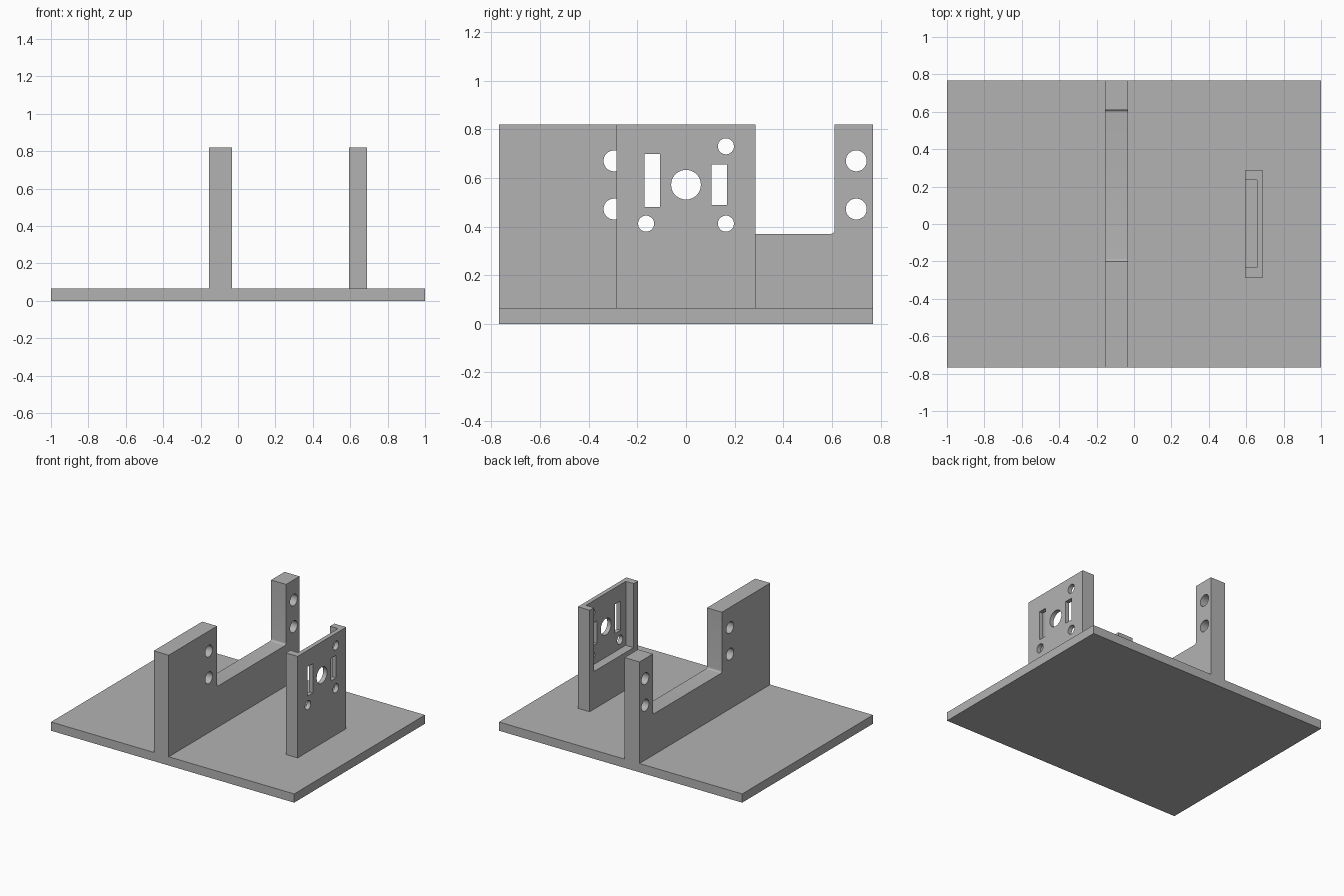
import bpy
import math

cube = bpy.data.objects.get("Cube")
if cube:
    bpy.data.objects.remove(cube, do_unlink=True)

grey = bpy.data.materials.new("plain grey")
grey.use_nodes = True
grey.diffuse_color = (0.45, 0.45, 0.45, 1)
grey.node_tree.nodes["Principled BSDF"].inputs["Base Color"].default_value = grey.diffuse_color


def prism(name, outline, x0, x1):
    """Extrude a (y, z) outline along x."""
    n = len(outline)
    verts = [(x, y, z) for x in (x0, x1) for y, z in outline]
    faces = [list(range(n))[::-1], list(range(n, 2 * n))]
    faces += [(i, (i + 1) % n, (i + 1) % n + n, i + n) for i in range(n)]
    mesh = bpy.data.meshes.new(name)
    mesh.from_pydata(verts, [], faces)
    mesh.materials.append(grey)
    obj = bpy.data.objects.new(name, mesh)
    bpy.context.collection.objects.link(obj)
    return obj


def rect(y0, y1, z0, z1):
    return [(y0, z0), (y1, z0), (y1, z1), (y0, z1)]


def arc(y, z, r, start, end, steps):
    angles = [math.radians(start + (end - start) * i / steps) for i in range(steps + 1)]
    return [(y + r * math.cos(a), z + r * math.sin(a)) for a in angles]


def circle(y, z, r):
    return arc(y, z, r, 0, 360, 48)[:-1]


def cut(obj, outlines, x0, x1):
    """Cut (y, z) outlines out of a part between two x positions."""
    for outline in outlines:
        cutter = prism("cutter", outline, x0, x1)
        cutter.hide_render = True
        mod = obj.modifiers.new("cut", 'BOOLEAN')
        mod.operation = 'DIFFERENCE'
        mod.solver = 'EXACT'
        mod.object = cutter
        select(obj)
        bpy.ops.object.modifier_apply(modifier=mod.name)
        bpy.data.objects.remove(cutter, do_unlink=True)


def select(obj):
    bpy.ops.object.select_all(action='DESELECT')
    obj.select_set(True)
    bpy.context.view_layer.objects.active = obj


HALF_DEPTH, BASE_TOP, TOP = 0.768, 0.065, 0.82

# Base plate
base = prism("base_plate", rect(-HALF_DEPTH, HALF_DEPTH, 0, BASE_TOP), -1, 1)

# Long wall with a filleted notch
NOTCH_FRONT, NOTCH_BACK, NOTCH_Z, FILLET = -0.2, 0.61, 0.37, 0.014
outline = [(-HALF_DEPTH, BASE_TOP), (HALF_DEPTH, BASE_TOP), (HALF_DEPTH, TOP), (NOTCH_BACK, TOP)]
outline += arc(NOTCH_BACK - FILLET, NOTCH_Z + FILLET, FILLET, 0, -90, 6)
outline += arc(NOTCH_FRONT + FILLET, NOTCH_Z + FILLET, FILLET, -90, -180, 6)
outline += [(NOTCH_FRONT, TOP), (-HALF_DEPTH, TOP)]
wall = prism("notched_wall", outline, -0.155, -0.032)

# Mounting holes on both sides of the notch
cut(wall, [circle(y, z, 0.043) for y in (-0.296, 0.7) for z in (0.472, 0.67)], -0.3, 0.1)

# Upright plate with a pocket open at the top on its inner side
plate = prism("upright_plate", rect(-0.285, 0.285, BASE_TOP, TOP), 0.593, 0.69)
cut(plate, [rect(-0.232, 0.235, 0.345, 1)], 0.5, 0.658)

# Central hole, two slots and three screw holes
openings = [circle(0, 0.572, 0.061), rect(-0.17, -0.107, 0.48, 0.698), rect(0.105, 0.168, 0.488, 0.656)]
openings += [circle(y, z, 0.033) for y, z in ((0.164, 0.73), (0.164, 0.412), (-0.164, 0.412))]
cut(plate, openings, 0.5, 0.8)

for part in (wall, plate):
    select(part)
    bpy.ops.object.shade_smooth_by_angle(angle=math.radians(30))
